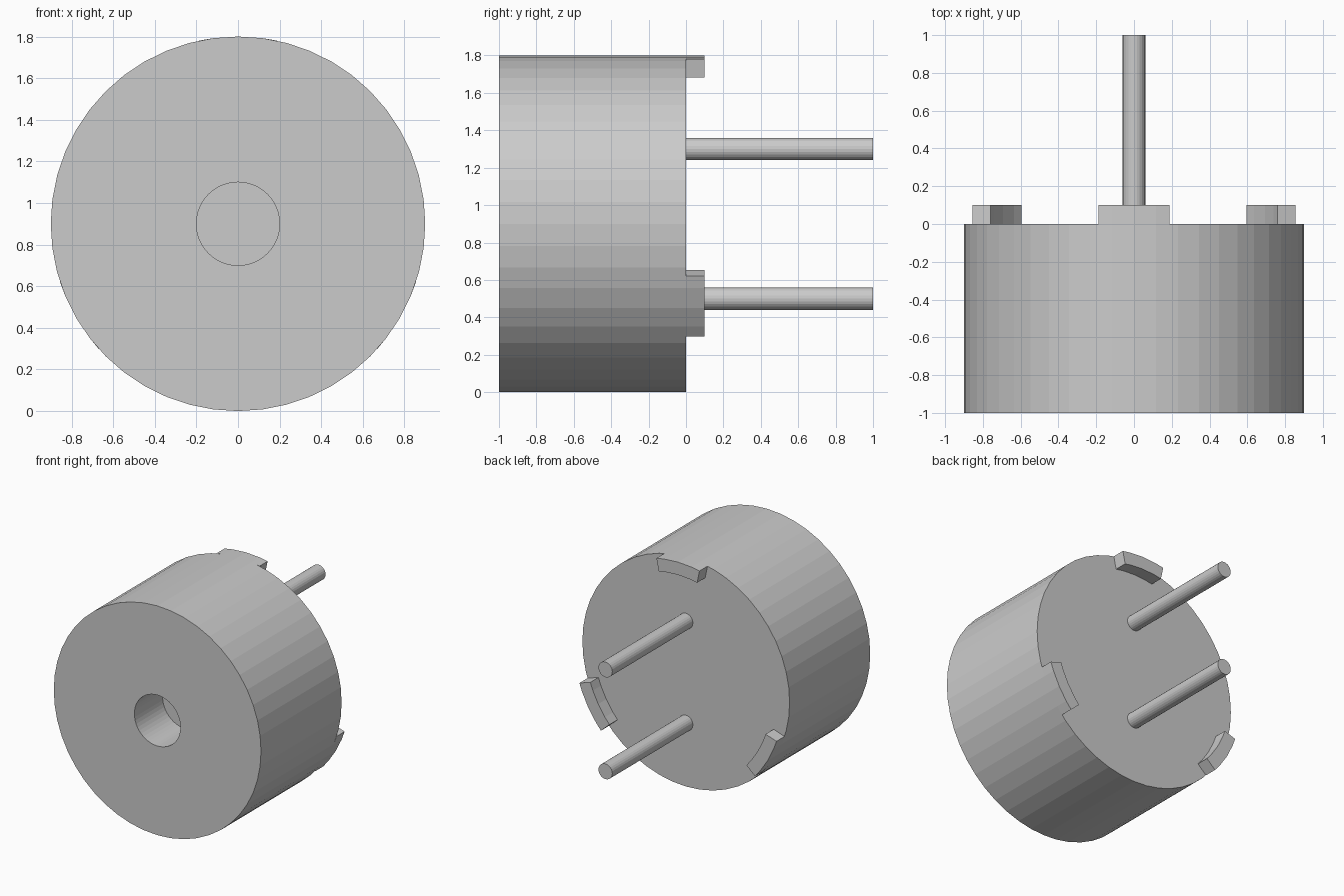
import bpy, bmesh, math

if "Cube" in bpy.data.objects:
    bpy.data.objects.remove(bpy.data.objects["Cube"])

AXIS_Z = 0.9      # height of the main axis, which runs along y

grey = bpy.data.materials.new("light grey")
grey.diffuse_color = (0.6, 0.6, 0.6, 1)
grey.use_nodes = True
grey.node_tree.nodes["Principled BSDF"].inputs["Base Color"].default_value = grey.diffuse_color


def finish(bm, name):
    bmesh.ops.remove_doubles(bm, verts=bm.verts, dist=1e-5)
    bmesh.ops.recalc_face_normals(bm, faces=bm.faces)
    mesh = bpy.data.meshes.new(name)
    bm.to_mesh(mesh)
    bm.free()
    mesh.materials.append(grey)
    obj = bpy.data.objects.new(name, mesh)
    bpy.context.collection.objects.link(obj)
    return obj


def lathe(name, profile, z, sides):
    """Spin a (radius, y) profile around a y-parallel axis at height z."""
    bm = bmesh.new()
    verts = [bm.verts.new((r, y, z)) for r, y in profile]
    edges = [bm.edges.new(pair) for pair in zip(verts, verts[1:])]
    bmesh.ops.spin(bm, geom=verts + edges, cent=(0, 0, z), axis=(0, 1, 0),
                   angle=math.tau, steps=sides, use_duplicate=False)
    return finish(bm, name)


def arc_tab(name, centre, inner=0.8, outer=0.9, height=0.1):
    """Short curved rim block, following the facets of the body."""
    bm = bmesh.new()
    outline = []
    offsets = (-12, -7.5, 0, 7.5, 12)
    for radius, steps in ((outer, offsets), (inner, offsets[::-1])):
        for d in steps:
            a = math.radians(centre + d)
            outline.append(bm.verts.new(
                (radius * math.cos(a), 0, AXIS_Z + radius * math.sin(a))))
    face = bm.faces.new(outline)
    ext = bmesh.ops.extrude_face_region(bm, geom=[face], use_keep_orig=True)
    top = [v for v in ext["geom"] if isinstance(v, bmesh.types.BMVert)]
    bmesh.ops.translate(bm, verts=top, vec=(0, height, 0))
    return finish(bm, name)


# Round housing with the blind sound hole in the front
lathe("housing", [(0, -0.65), (0.2, -0.65), (0.2, -1), (0.9, -1), (0.9, 0), (0, 0)],
      AXIS_Z, 48)

# Two contact pins at the back
for label, z in (("upper", 1.3), ("lower", 0.5)):
    lathe(label + "_pin", [(0, -0.01), (0.06, -0.01), (0.06, 1), (0, 1)], z, 24)

# Three standoff tabs on the back rim
for label, angle in (("top", 90), ("left", 210), ("right", 330)):
    arc_tab(label + "_standoff", angle)
